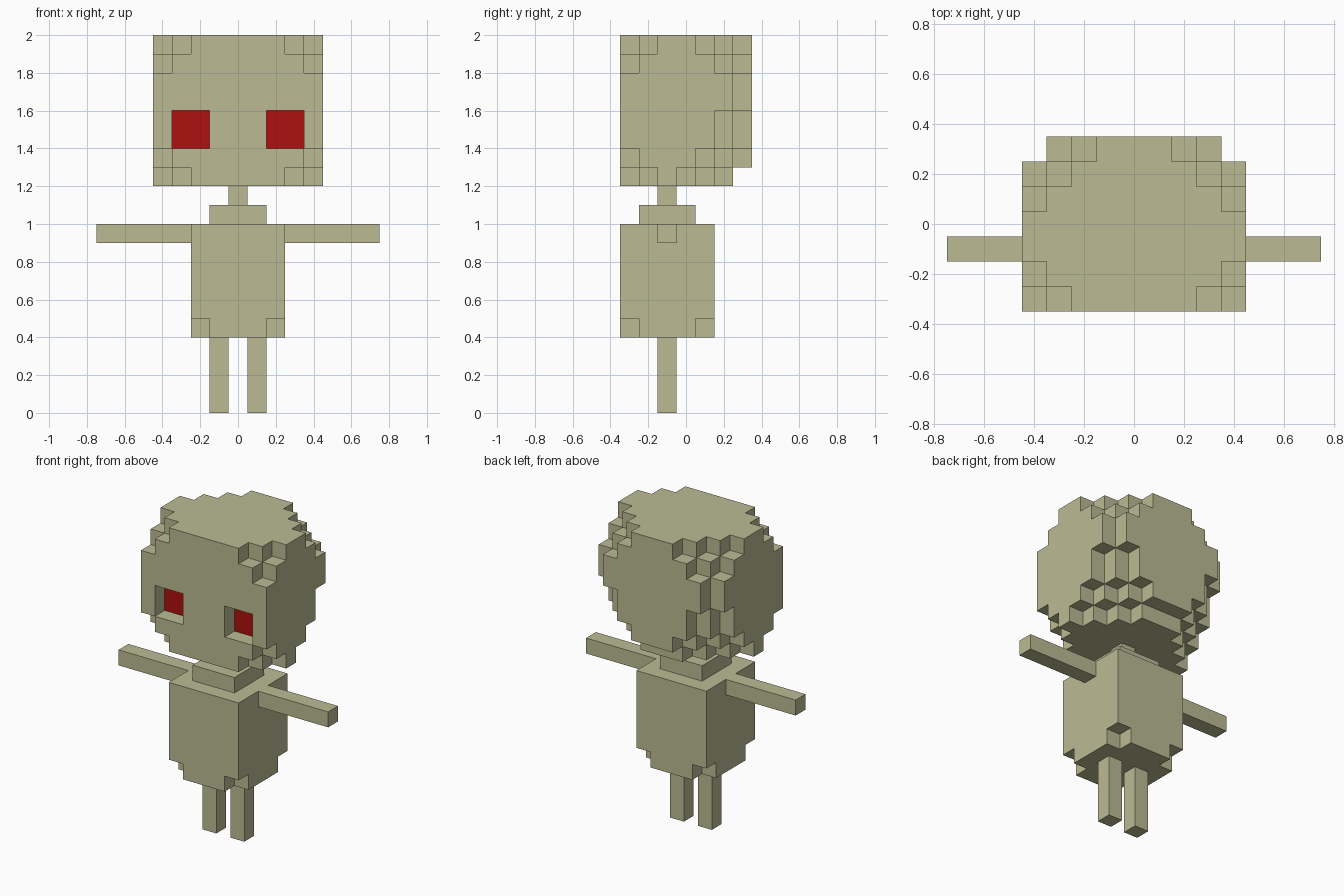
import bpy
import bmesh
from mathutils import Vector

cube = bpy.data.objects.get("Cube")
if cube:
    bpy.data.objects.remove(cube, do_unlink=True)

U = 0.1  # edge length of one block


def make_material(name, rgb):
    mat = bpy.data.materials.new(name)
    mat.use_nodes = True
    mat.diffuse_color = (*rgb, 1)
    mat.node_tree.nodes["Principled BSDF"].inputs["Base Color"].default_value = (*rgb, 1)
    return mat


OLIVE = make_material("pale olive", (0.497, 0.497, 0.296))
RED = make_material("eye red", (0.43, 0.005, 0.005))


def finish(bm, name, materials):
    mesh = bpy.data.meshes.new(name)
    bm.to_mesh(mesh)
    bm.free()
    for mat in materials:
        mesh.materials.append(mat)
    obj = bpy.data.objects.new(name, mesh)
    bpy.context.collection.objects.link(obj)
    return obj


def box(name, low, high):
    """Plain box between two corners."""
    low, high = Vector(low), Vector(high)
    bm = bmesh.new()
    bmesh.ops.create_cube(bm, size=1)
    bmesh.ops.scale(bm, vec=high - low, verts=bm.verts)
    bmesh.ops.translate(bm, vec=(low + high) / 2, verts=bm.verts)
    return finish(bm, name, [OLIVE])


def blocks(name, origin, size, solid, paint=None, materials=(OLIVE,)):
    """Outer skin of the grid cells for which solid(i, j, k) is true."""
    def filled(c):
        return all(0 <= c[n] < size[n] for n in range(3)) and solid(*c)

    bm = bmesh.new()
    corners = {}

    def vert(p):
        if p not in corners:
            corners[p] = bm.verts.new(Vector(origin) + Vector(p) * U)
        return corners[p]

    cells = [(i, j, k) for i in range(size[0]) for j in range(size[1]) for k in range(size[2])]
    for cell in filter(filled, cells):
        for axis in range(3):
            for step in (-1, 1):
                beyond = list(cell)
                beyond[axis] += step
                if filled(beyond):
                    continue
                ring = []
                for u, v in ((0, 0), (1, 0), (1, 1), (0, 1))[::step]:
                    p = list(cell)
                    p[axis] += step > 0
                    p[(axis + 1) % 3] += u
                    p[(axis + 2) % 3] += v
                    ring.append(vert(tuple(p)))
                face = bm.faces.new(ring)
                if paint and paint(beyond, axis, step):
                    face.material_index = 1
    return finish(bm, name, materials)


# Head: stepped corners, with two eye sockets one block deep
BACK_STEPS = (3, 2, 1, 1, 0, 0, 1, 2)  # cut of the rear corners, bottom to top


def eye_socket(i, j, k):
    return j == 0 and min(i, 8 - i) in (1, 2) and k in (2, 3)


def head_solid(i, j, k):
    side, back = min(i, 8 - i), 6 - j
    front_corner = side + j + min(k, 7 - k) <= 1
    back_corner = side + back <= BACK_STEPS[k]
    back_bottom_edge = back == 0 and k == 0
    return not (front_corner or back_corner or back_bottom_edge or eye_socket(i, j, k))


blocks("head", (-0.45, -0.35, 1.2), (9, 7, 8), head_solid,
       lambda beyond, axis, step: axis == 1 and step < 0 and eye_socket(*beyond),
       (OLIVE, RED))

# Torso: the four bottom corner blocks are missing
blocks("torso", (-0.25, -0.35, 0.4), (5, 5, 6),
       lambda i, j, k: not (k == 0 and i in (0, 4) and j in (0, 4)))

# Neck and shoulder plate
box("neck", (-0.05, -0.15, 1.1), (0.05, -0.05, 1.2))
box("shoulder_plate", (-0.15, -0.25, 1.0), (0.15, 0.05, 1.1))

# Arms and legs
for label, s in (("left", 1), ("right", -1)):
    for part, x0, x1, z0, z1 in (("arm", 0.25, 0.75, 0.9, 1.0), ("leg", 0.05, 0.15, 0.0, 0.4)):
        xs = sorted((s * x0, s * x1))
        box(f"{label}_{part}", (xs[0], -0.15, z0), (xs[1], -0.05, z1))
